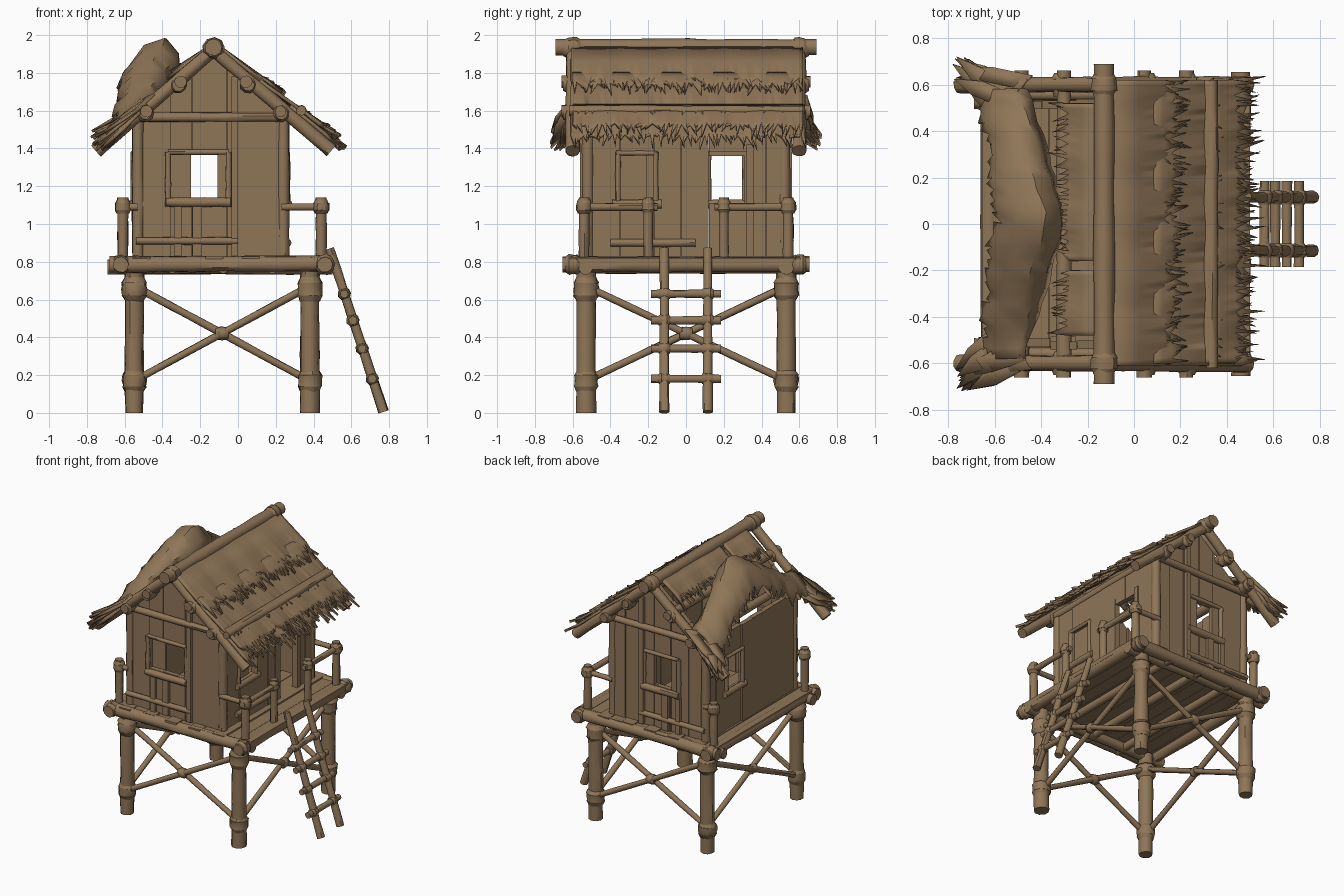
import bpy, bmesh, math, random
from mathutils import Vector

if "Cube" in bpy.data.objects:
    bpy.data.objects.remove(bpy.data.objects["Cube"])
random.seed(4)
R = random.uniform
wood = bpy.data.materials.new("weathered brown wood")
wood.diffuse_color = (0.275, 0.18, 0.097, 1)
wood.use_nodes = True
wood.node_tree.nodes["Principled BSDF"].inputs["Base Color"].default_value = wood.diffuse_color
parts, thick = {}, {}

def part(name):
    return parts.setdefault(name, bmesh.new())

# Rough round log with slightly uneven rings
def log(name, a, b, r, r2=None, rings=5, sides=9, rough=0.07):
    bm, a, b = part(name), Vector(a), Vector(b)
    r2 = r if r2 is None else r2
    d = (b - a).normalized()
    u = d.orthogonal().normalized()
    v = d.cross(u)
    loops = []
    for i in range(rings + 1):
        t = i / rings
        k = (r + (r2 - r) * t) * (1 + R(-rough, rough))
        c = a.lerp(b, t)
        loops.append([bm.verts.new(c + k * (1 + R(-.05, .05)) * (u * math.cos(w) + v * math.sin(w)))
                      for w in (2 * math.pi * j / sides for j in range(sides))])
    for p, q in zip(loops, loops[1:]):
        for j in range(sides):
            bm.faces.new((p[j], p[j - 1], q[j - 1], q[j]))
    bm.faces.new(loops[0]); bm.faces.new(loops[-1])

# Bulging rope lashing around a joint
def lashing(name, a, b, r):
    a, b = Vector(a), Vector(b)
    d = (b - a) * 0.25
    log(name, a, a + d, r * .75, r, 1)
    log(name, a + d, b - d, r, r, 2)
    log(name, b - d, b, r, r * .75, 1)

# Prism from two rings of four points
def prism(name, lo, hi):
    bm = part(name)
    p, q = [bm.verts.new(c) for c in lo], [bm.verts.new(c) for c in hi]
    bm.faces.new(p); bm.faces.new(q)
    for j in range(4):
        bm.faces.new((p[j], p[j - 1], q[j - 1], q[j]))

def box(name, x0, x1, y0, y1, z0, z1):
    ring = [(x0, y0), (x1, y0), (x1, y1), (x0, y1)]
    prism(name, [(x, y, z0) for x, y in ring], [(x, y, z1) for x, y in ring])

# Plank wall, cut around openings (u0, u1, z0, z1); axis 'x' or 'y' is the run
def wall(name, axis, at, u0, u1, top, openings, extra=()):
    cuts = {u0, u1, *extra}
    for o in openings:
        cuts |= {o[0], o[1]}
    cuts = sorted(cuts)
    fine = []
    for a, b in zip(cuts, cuts[1:]):
        n = max(1, round((b - a) / 0.13))
        fine += [a + (b - a) * i / n for i in range(n)]
    fine.append(u1)
    for a, b in zip(fine, fine[1:]):
        spans, m, off = [(0.8, None)], (a + b) / 2, R(-.008, .008)
        for o in openings:
            if o[0] < m < o[1]:
                spans = [(o[3], None)] + ([(0.8, o[2])] if o[2] > 0.85 else [])
        for z0, z1 in spans:
            ta, tb = (top(a), top(b)) if z1 is None else (z1, z1)
            g, w0, w1 = 0.0008, at + off - .018, at + off + .018
            pts = [(a + g, w0, ta), (b - g, w0, tb), (b - g, w1, tb), (a + g, w1, ta)]
            f = (lambda u, w, z: (u, w, z)) if axis == 'x' else (lambda u, w, z: (w, u, z))
            prism(name, [f(u, w, z0) for u, w, z in pts], [f(u, w, z) for u, w, z in pts])

# Legs, lashings and cross braces
LX, LY = (-0.55, 0.38), (-0.53, 0.53)
for x in LX:
    for y in LY:
        log("legs", (x, y, 0), (x, y, 0.78), 0.05, 0.052)
        lashing("leg_lashings", (x, y, 0.11), (x, y, 0.23), 0.064)
        lashing("leg_lashings", (x, y, 0.59), (x, y, 0.72), 0.066)
for y in LY:
    log("cross_braces", (-0.53, y - .01, .18), (0.36, y - .01, .66), .02)
    log("cross_braces", (-0.53, y + .01, .66), (0.36, y + .01, .18), .02)
    lashing("brace_lashings", (-.12, y, .42), (-.05, y, .42), .035)
for x in LX:
    log("cross_braces", (x - .01, -.51, .18), (x - .01, .51, .66), .02)
    log("cross_braces", (x + .01, -.51, .66), (x + .01, .51, .18), .02)
    lashing("brace_lashings", (x, -.035, .42), (x, .035, .42), .035)

# Platform logs and floor planks
for y in (-.59, .59):
    log("platform_logs", (-.68, y, .785), (.49, y, .79), .043, rings=8)
    log("platform_logs", (-.69, y * .9, .77), (.5, y * .9, .77), .038)
for x in (-.62, .46):
    log("platform_logs", (x, -.655, .785), (x, .655, .785), .042, rings=8)
    for y in (-.6, .6):
        lashing("platform_lashings", (x, y - .04, .785), (x, y + .04, .785), .052)
for x in (-.35, -.08, .18):
    log("floor_joists", (x, -.6, .765), (x, .6, .765), .028)
for i in range(12):
    x = -.655 + i * .0965
    h = R(-.005, .005)
    box("floor_planks", x, x + .094, -.61 + R(-.01, .01), .61 + R(-.01, .01), .79, .825 + h)

# Walls: two gables and two sides
def gable(u):
    return 1.9 - .86 * abs(u + .13)
wall("front_gable_wall", 'x', -.52, -.54, .25, gable, [(-.36, -.06, 1.14, 1.37)], (-.13,))
wall("back_gable_wall", 'x', .52, -.54, .25, gable, [(-.25, -.11, 1.14, 1.37)], (-.13,))
wall("right_wall", 'y', .24, -.53, .53, lambda u: 1.56,
     [(-.35, -.17, 1.13, 1.37), (.12, .32, .82, 1.38)])
wall("left_wall", 'y', -.53, -.53, .53, lambda u: 1.55, [(.12, .31, 1.11, 1.36)])
for x in (-.53, .24):
    for y in (-.52, .52):
        log("corner_posts", (x, y, .8), (x, y, 1.56), .032)

# Window frames, door trim and loose boards
for s, x0, x1 in ((-1, -.37, -.05), (1, -.32, -.03)):
    y = .55 * s
    log("window_frames", (x0 - .01, y, 1.115), (x1 + .01, y, 1.115), .025)
    log("window_frames", (x0, y * .985, 1.38), (x1, y * .985, 1.38), .014)
    for x in (x0, x1):
        log("window_frames", (x, y * .985, 1.09), (x, y * .985, 1.38), .016)
    log("wall_rails", (-.54, y, .91), (0, y, .91), .02)
    box("wall_battens", -.035, .0, y - .012, y + .012, .83, 1.78)
    box("wall_battens", -.34, -.3, y - .01, y + .01, .83, 1.1)
    box("wall_battens", -.24, -.19, y - .01, y + .01, .83, 1.1)
box("window_shutter", -.36, -.25, -.505, -.485, 1.13, 1.38)
box("window_shutter", .215, .235, -.36, -.21, 1.12, 1.38)
for x, a, b in ((.262, -.39, -.13), (-.555, .09, .34)):
    log("window_frames", (x, a, 1.105), (x, b, 1.105), .024)
    log("window_frames", (x, a + .02, 1.375), (x, b - .02, 1.375), .013)
    for y in (a + .03, b - .03):
        log("window_frames", (x, y, 1.09), (x, y, 1.38), .014)
log("wall_rails", (.262, -.4, .9), (.262, .05, .9), .02)
box("door_trim", .25, .27, .06, .12, .82, 1.42)
box("door_trim", .25, .27, .32, .36, .82, 1.42)

# Porch railings and corner posts
for y in (-.54, .54):
    s = 1 if y > 0 else -1
    for x in (.44, -.61):
        log("railing_posts", (x, y, .78), (x, y, 1.14), .028)
        lashing("railing_lashings", (x, y, 1.055), (x, y, 1.13), .042)
    log("railing_posts", (.44, s * .2, .78), (.44, s * .2, 1.14), .026)
    lashing("railing_lashings", (.44, s * .2, 1.06), (.44, s * .2, 1.13), .036)
    log("railing_bars", (.44, s * .15, 1.09), (.44, s * .58, 1.09), .021)
    log("railing_bars", (.23, y, 1.09), (.47, y, 1.09), .019)
    log("railing_bars", (-.64, y, 1.09), (-.53, y, 1.09), .019)

# Ladder
for y in (-.115, .115):
    log("ladder_rails", (.77, y, .005), (.485, y, .87), .027, .024, 8)
for z in (.18, .34, .49, .63):
    x = .77 - .33 * z
    log("ladder_rungs", (x, -.185, z), (x, .185, z), .022)
    for y in (-.115, .115):
        lashing("ladder_lashings", (x, y - .03, z), (x, y + .03, z), .033)

# Roof coordinates: s runs down the slope, h is height above the rafters
def roof(side, s, y, h):
    return Vector((-.13 + side * (.76 * s + .65 * h), y, 1.92 - .65 * s + .76 * h))

# Ridge, rafters, purlins and tie beams
log("ridge_log", (-.13, -.69, 1.935), (-.13, .69, 1.935), .045, rings=10)
for y in (-.6, .6):
    lashing("roof_lashings", (-.13, y - .05, 1.93), (-.13, y + .05, 1.93), .056)
    log("tie_beams", (-.55, y * .93, 1.565), (.24, y * .93, 1.565), .025)
    for side in (-1, 1):
        log("rafters", roof(side, 0, y, 0), roof(side, .82, y, 0), .034, .038, 8)
        for s in (.24, .47):
            p = roof(side, s + .02, y, -.02)
            lashing("roof_lashings", p - Vector((0, .05, 0)), p + Vector((0, .05, 0)), .043)
for side in (-1, 1):
    for s in (.24, .48):
        log("purlins", roof(side, s, -.66, -.015), roof(side, s, .66, -.015), .032, rings=8)
log("thatch_pole", roof(1, .56, -.62, .06), roof(1, .56, .62, .06), .026, rings=10)

# Thatch tier: wavy sheet plus ragged pointed straws along its lower edge
def thatch(name, side, s0, s1, y0, y1, h0, h1, jag):
    bm = part(name)
    thick[name] = .018
    n = round((y1 - y0) / .022)
    ph, pv = R(0, 6), None
    for i in range(n + 1):
        y = y0 + (y1 - y0) * i / n
        k = .007 * math.sin(y * 23 + ph) + R(-.002, .002)
        v = [bm.verts.new(roof(side, s0 + (s1 - s0) * t, y, h0 + (h1 - h0) * t + k * t)) for t in (0, .5, 1)]
        if pv:
            for j in (0, 1):
                bm.faces.new((pv[j], v[j], v[j + 1], pv[j + 1]))
            tip = bm.verts.new(roof(side, s1 + R(.2, 1) * jag, y - .011 + R(-.03, .03), h1 + R(-.01, .025)))
            bm.faces.new((pv[2], v[2], tip))
        pv = v
thatch("right_thatch_upper", 1, .02, .29, -.61, .62, .035, .05, .13)
thatch("right_thatch_middle", 1, .22, .56, -.61, .62, .03, .055, .06)
thatch("right_thatch_middle", 1, .24, .33, -.6, .61, .045, .055, .11)
thatch("right_thatch_lower", 1, .5, .74, -.61, .63, .04, .045, .13)
thatch("right_thatch_lower", 1, .52, .68, -.6, .62, .06, .07, .13)
thatch("left_thatch_upper", -1, .02, .16, -.48, -.2, .03, .04, .13)
thatch("left_thatch_upper", -1, .02, .16, -.16, .52, .03, .04, .13)

# Ragged straw bundles on the two left roof corners
thick["corner_tufts"] = .015
for s in (-1, 1):
    for i in range(26):
        bm = part("corner_tufts")
        k = i / 25
        a = Vector((-.46 - .12 * k, s * (.60 - .12 * k + R(-.02, .02)), 1.66 - .10 * k + R(-.01, .03)))
        e = Vector((-.66 - .12 * R(.2, 1), s * (.60 + .12 * R(.1, 1)), 1.41 + R(-.02, .08)))
        d = Vector((.022, s * .03, .01))
        m = a.lerp(e, .6)
        bm.faces.new([bm.verts.new(c) for c in (a + d, a - d, m - d, e, m + d)])

# Torn flap of left thatch curling up to a peak in the middle
END = [(-.47, 1.66), (-.52, 1.64), (-.57, 1.60), (-.61, 1.56), (-.65, 1.52)]
MID = [(-.315, 1.70), (-.325, 1.90), (-.39, 1.97), (-.50, 1.93), (-.575, 1.82)]
bm = part("torn_thatch_flap")
thick["torn_thatch_flap"] = .025
rows = []
for i in range(25):
    y = -.58 + 1.16 * i / 24
    k = max(0, 1 - max(0, abs(y - .02) - .04) / .54) ** .95
    row = []
    for j, (e, m) in enumerate(zip(END, MID)):
        n = .02 if j == 4 else .009
        row.append(bm.verts.new((e[0] + (m[0] - e[0]) * k + R(-n, n), y, e[1] + (m[1] - e[1]) * k + R(-n, n))))
    rows.append(row)
for p, q in zip(rows, rows[1:]):
    for j in range(4):
        bm.faces.new((p[j], p[j + 1], q[j + 1], q[j]))
    mid = (p[4].co + q[4].co) / 2
    bm.faces.new((p[4], bm.verts.new(mid + Vector((R(-.04, -.01), R(-.03, .03), R(-.09, -.03)))), q[4]))

# Turn every part into an object
for name, bm in parts.items():
    bmesh.ops.recalc_face_normals(bm, faces=bm.faces)
    me = bpy.data.meshes.new(name)
    bm.to_mesh(me)
    bm.free()
    me.materials.append(wood)
    ob = bpy.data.objects.new(name, me)
    bpy.context.collection.objects.link(ob)
    if name in thick:
        mod = ob.modifiers.new("thickness", 'SOLIDIFY')
        mod.thickness, mod.offset = thick[name], 0
    ob.select_set(True)
    bpy.context.view_layer.objects.active = ob
bpy.ops.object.shade_smooth_by_angle(angle=math.radians(45))
